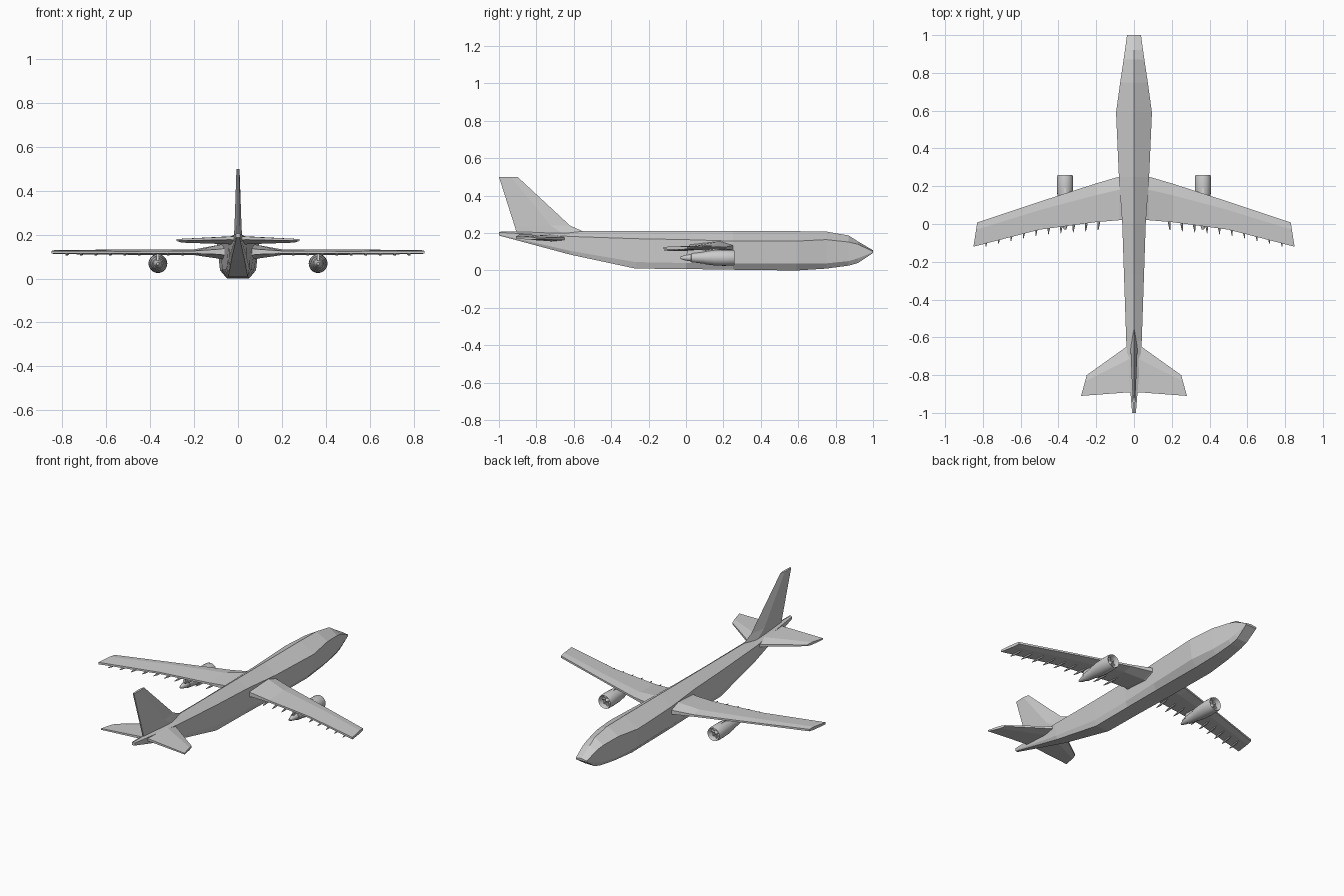
import bpy, bmesh, math
from mathutils import Vector

if "Cube" in bpy.data.objects:
    bpy.data.objects.remove(bpy.data.objects["Cube"])


def loft(name, rings, caps=True, mirror=False):
    """Skin a list of equal-length closed rings."""
    bm = bmesh.new()
    vr = [[bm.verts.new(p) for p in r] for r in rings]
    n = len(rings[0])
    for a, b in zip(vr, vr[1:]):
        for i in range(n):
            j = (i + 1) % n
            bm.faces.new((a[i], a[j], b[j], b[i]))
    if caps:
        bm.faces.new(vr[0])
        bm.faces.new(vr[-1])
    bmesh.ops.recalc_face_normals(bm, faces=bm.faces)
    me = bpy.data.meshes.new(name)
    bm.to_mesh(me)
    bm.free()
    ob = bpy.data.objects.new(name, me)
    bpy.context.collection.objects.link(ob)
    if mirror:
        m = ob.modifiers.new("mirror", 'MIRROR')
        m.use_axis[0] = True
        m.use_mirror_merge = False
    return ob


def hull_ring(y, ws, wl, wb, zt, zs, zl, zb):
    half = [(ws, zs), (wl, zl), (wb, zb)]
    pts = [(0, zt)] + half + [(-x, z) for x, z in reversed(half)]
    return [(x, y, z) for x, z in pts]


def foil(xle, yle, xte, yte, zle, zte, thick, edge=0.004):
    """Faceted aerofoil between a leading and a trailing edge point."""
    out = []
    for t, h in ((0, edge), (.3, thick / 2), (1, edge), (1, -edge), (.3, -thick / 2), (0, -edge)):
        out.append((xle + t * (xte - xle), yle + t * (yte - yle), zle + t * (zte - zle) + h))
    return out


def circle(x, y, z, r, n=20):
    return [(x + r * math.cos(2 * math.pi * i / n), y, z + r * math.sin(2 * math.pi * i / n)) for i in range(n)]


# fuselage
loft("fuselage", [hull_ring(*s) for s in (
    (1.00, .037, .037, .036, .108, .102, .098, .094),
    (0.92, .048, .046, .034, .155, .140, .065, .040),
    (0.87, .055, .052, .036, .187, .152, .050, .026),
    (0.75, .073, .065, .042, .208, .165, .038, .010),
    (0.59, .095, .082, .050, .210, .157, .038, .000),
    (0.25, .080, .072, .050, .210, .157, .038, .004),
    (0.00, .062, .060, .047, .210, .165, .040, .008),
    (-.27, .053, .052, .044, .210, .170, .045, .010),
    (-.62, .041, .038, .030, .210, .182, .105, .085),
    (-1.0, .010, .010, .007, .207, .204, .192, .187))])

# wings
loft("wing", [
    foil(.04, .258, .04, .02, .122, .122, .085, .02),
    foil(.08, .250, .08, .02, .122, .122, .065, .012),
    foil(.20, .215, .20, .010, .120, .120, .026, .006),
    foil(.50, .118, .50, -.030, .121, .119, .024, .005),
    foil(.83, .008, .85, -.120, .121, .120, .018, .006)], mirror=True)

# tailplane
loft("tailplane", [
    foil(.00, -.62, .00, -.89, .172, .184, .040, .008),
    foil(.04, -.65, .04, -.892, .170, .184, .036, .007),
    foil(.25, -.80, .28, -.910, .170, .176, .016, .004)], mirror=True)


# tail fin
def fin_ring(yf, yb, z, half):
    ym = yf + .35 * (yb - yf)
    return [(0, yf, z), (half, ym, z), (.004, yb, z), (-.004, yb, z), (-half, ym, z)]


loft("tail_fin", [
    fin_ring(-.53, -.905, .200, .018),
    fin_ring(-.62, -.917, .240, .016),
    fin_ring(-.90, -1.0, .500, .007)])

# engines: open nacelle, core exhaust, fan and pylon
EX, EZ = .365, .068
nacelle = [(.10, .034), (.15, .041), (.20, .043), (.25, .042), (.26, .039), (.255, .036), (.225, .034)]
core = [(.11, .033), (.08, .030), (.03, .024), (.028, .020), (-.005, .014), (-.03, .006)]
spinner = [(.222, .013), (.235, .010), (.248, .002)]
for name, prof in (("engine_nacelle", nacelle), ("engine_core", core), ("fan_spinner", spinner)):
    ob = loft(name, [circle(EX, y, EZ, r) for y, r in prof], mirror=True)
    bpy.ops.object.select_all(action='DESELECT')
    ob.select_set(True)
    bpy.context.view_layer.objects.active = ob
    bpy.ops.object.shade_smooth_by_angle(angle=math.radians(35))

for k in range(8):
    a = 2 * math.pi * k / 8
    u = Vector((math.cos(a), 0, math.sin(a)))
    v = Vector((-u.z, 0, u.x))
    c = Vector((EX, .228, EZ))
    rings = []
    for r, w in ((.010, .004), (.034, .007)):
        p = c + u * r
        f = Vector((0, .004, 0))
        rings.append([p - v * w, p + f, p + v * w, p - f])
    loft("fan_blade", rings, mirror=True)

loft("engine_pylon", [
    [(EX - .006, y, z) if s < 0 else (EX + .006, y, z)
     for s, y, z in ((-1, f, z), (1, f, z), (1, b, z), (-1, b, z))]
    for f, b, z in ((.21, -.00, .080), (.20, .01, .108), (.14, .02, .120))], mirror=True)

# flap fairings under the trailing edge
for k in range(10):
    x = .18 + k * .066
    yte = .012 - (x - .18) * .13 if x < .5 else -.03 - (x - .5) * .257
    y0, y1 = yte + .07, yte - .045 + k * .003
    rings = []
    for t, r in ((0, .002), (.25, .006), (.7, .006), (1, .002)):
        rings.append(circle(x + t * .010, y0 + t * (y1 - y0), .112 - .003 * t, r, 6))
    loft("flap_fairing", rings, mirror=True)
